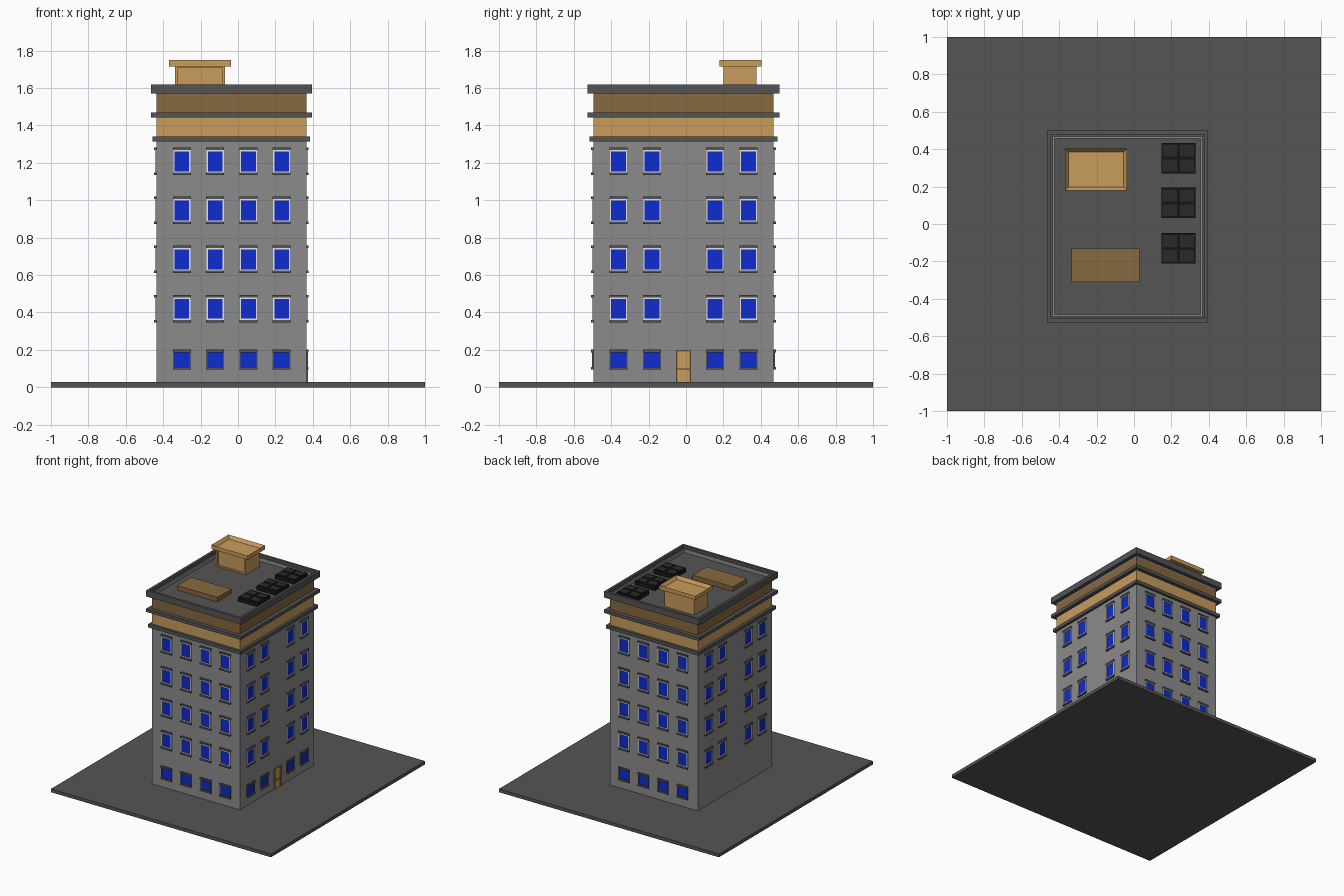
import bpy, bmesh
from mathutils import Matrix, Vector

if "Cube" in bpy.data.objects:
    bpy.data.objects.remove(bpy.data.objects["Cube"])


def mat(name, r, g, b):
    m = bpy.data.materials.new(name)
    m.diffuse_color = (r, g, b, 1)
    m.use_nodes = True
    m.node_tree.nodes["Principled BSDF"].inputs["Base Color"].default_value = m.diffuse_color
    return m


GREY = mat("wall grey", .26, .26, .26)
DARK = mat("dark grey", .09, .09, .09)
TAN = mat("tan", .58, .335, .108)
BROWN = mat("brown", .243, .14, .051)
BLUE = mat("window blue", .004, .025, .62)
WHITE = mat("frame white", .9, .9, .9)
BLACK = mat("black", .008, .008, .008)
PANEL = mat("panel grey", .023, .023, .023)


def add_box(bm, x0, x1, y0, y1, z0, z1):
    c = Vector(((x0 + x1) / 2, (y0 + y1) / 2, (z0 + z1) / 2))
    m = Matrix.Translation(c) @ Matrix.Diagonal((x1 - x0, y1 - y0, z1 - z0, 1))
    bmesh.ops.create_cube(bm, size=1, matrix=m)


def finish(bm, name, material, matrix=None):
    me = bpy.data.meshes.new(name)
    bmesh.ops.recalc_face_normals(bm, faces=bm.faces)
    bm.to_mesh(me)
    bm.free()
    me.materials.append(material)
    ob = bpy.data.objects.new(name, me)
    if matrix:
        ob.matrix_world = matrix
    bpy.context.collection.objects.link(ob)
    return ob


def boxes(name, material, items, matrix=None):
    bm = bmesh.new()
    for b in items:
        add_box(bm, *b)
    return finish(bm, name, material, matrix)


def recessed(name, material, b, direction, rim, depth, sloped=False):
    """Box with one face inset and pushed inwards."""
    bm = bmesh.new()
    add_box(bm, *b)
    d = Vector(direction)
    bm.normal_update()
    f = max(bm.faces, key=lambda f: f.normal.dot(d))
    bmesh.ops.inset_region(bm, faces=[f], thickness=rim)
    if not sloped:
        bmesh.ops.inset_region(bm, faces=[f], thickness=.0002)
    bmesh.ops.translate(bm, verts=f.verts, vec=-d * depth)
    return finish(bm, name, material)


X0, X1, Y0, Y1 = -.435, .365, -.495, .468


def storey(name, material, z0, z1, grow=0.0):
    boxes(name, material, [(X0 - grow, X1 + grow, Y0 - grow, Y1 + grow, z0, z1)])


# Ground slab and stacked building masses
boxes("base_slab", DARK, [(-1, 1, -1, 1, 0, .027)])
storey("main_walls", GREY, .027, 1.315)
storey("lower_ledge", DARK, 1.315, 1.342, .021)
storey("tan_band", TAN, 1.342, 1.443)
storey("middle_ledge", DARK, 1.443, 1.47, .031)
storey("brown_band", BROWN, 1.47, 1.572)

# Parapet and sunken roof
g = .031
recessed("parapet", DARK, (X0 - g, X1 + g, Y0 - g, Y1 + g, 1.57, 1.62),
         (0, 0, 1), .028, .045)
recessed("roof", GREY, (X0, X1, Y0, Y1, 1.56, 1.605), (0, 0, 1), .015, .031)

# Roof hut with recessed front and tray-shaped cap
recessed("roof_hut", TAN, (-.338, -.07, .2, .377, 1.572, 1.72),
         (0, -1, 0), .019, .012)
recessed("hut_cap", TAN, (-.368, -.038, .18, .403, 1.716, 1.75),
         (0, 0, 1), .026, .026, True)
boxes("roof_box", BROWN, [(-.335, .03, -.31, -.13, 1.57, 1.612)])

# Three roof units, each with a frame and four plates
for i, y in enumerate((-.13, .113, .352)):
    boxes(f"roof_unit_frame_{i}", BLACK, [(.147, .328, y - .082, y + .082, 1.57, 1.608)])
    boxes(f"roof_unit_plates_{i}", PANEL,
          [(.2375 + sx * .046 - .038, .2375 + sx * .046 + .038,
            y + sy * .039 - .031, y + sy * .039 + .031, 1.605, 1.613)
           for sx in (-1, 1) for sy in (-1, 1)])


# Windows: built on a facade facing -y, then turned onto each wall
def facade(side, matrix, centres, ground_row):
    glass, frames, ledges = [], [], []
    for c in centres:
        for z in (.42, .684, .946, 1.208):
            w, h, t = .039, .053, .007
            glass.append((c - w, c + w, -.003, .002, z - h, z + h))
            for s in (-1, 1):
                a, b = sorted((s * w, s * (w + t)))
                frames.append((c + a, c + b, -.008, .002, z - h - t, z + h + t))
                a, b = sorted((s * h, s * (h + t)))
                frames.append((c - w, c + w, -.008, .002, z + a, z + b))
                a, b = sorted((s * (h + t), s * (h + t + .014)))
                ledges.append((c - .048, c + .048, -.013, .002, z + a, z + b))
        if ground_row:
            glass.append((c - .043, c + .043, -.003, .002, .108, .19))
            for z in (.094, .187):
                ledges.append((c - .048, c + .048, -.013, .002, z, z + .014))
            for s in (-1, 1):
                ledges.append((c + s * .045 - .003, c + s * .045 + .003,
                               -.008, .002, .1, .19))
    boxes(side + "_glass", BLUE, glass, matrix)
    boxes(side + "_window_frames", WHITE, frames, matrix)
    boxes(side + "_sills_lintels", DARK, ledges, matrix)


def wall(x, y, quarter_turns):
    return (Matrix.Translation((x, y, 0)) @
            Matrix.Rotation(quarter_turns * 1.5707963, 4, 'Z'))


cols_x = (-.30, -.122, .056, .233)
cols_y = (-.361, -.182, .155, .334)
facade("front", wall(0, Y0, 0), cols_x, True)
facade("right", wall(X1, 0, 1), cols_y, True)
facade("back", wall(0, Y1, 2), [-c for c in cols_x], True)
facade("left", wall(X0, 0, 3), [-c for c in cols_y], False)

# Entrance door on the right wall
door = wall(X1, -.013, 1)
boxes("door_leaf", TAN, [(-.033, .033, -.005, .002, .027, .19)], door)
boxes("door_trim", BROWN, [(-.04, -.033, -.01, .002, .027, .197),
                           (.033, .04, -.01, .002, .027, .197),
                           (-.033, .033, -.01, .002, .19, .197),
                           (-.033, .033, -.008, .002, .092, .102)], door)
